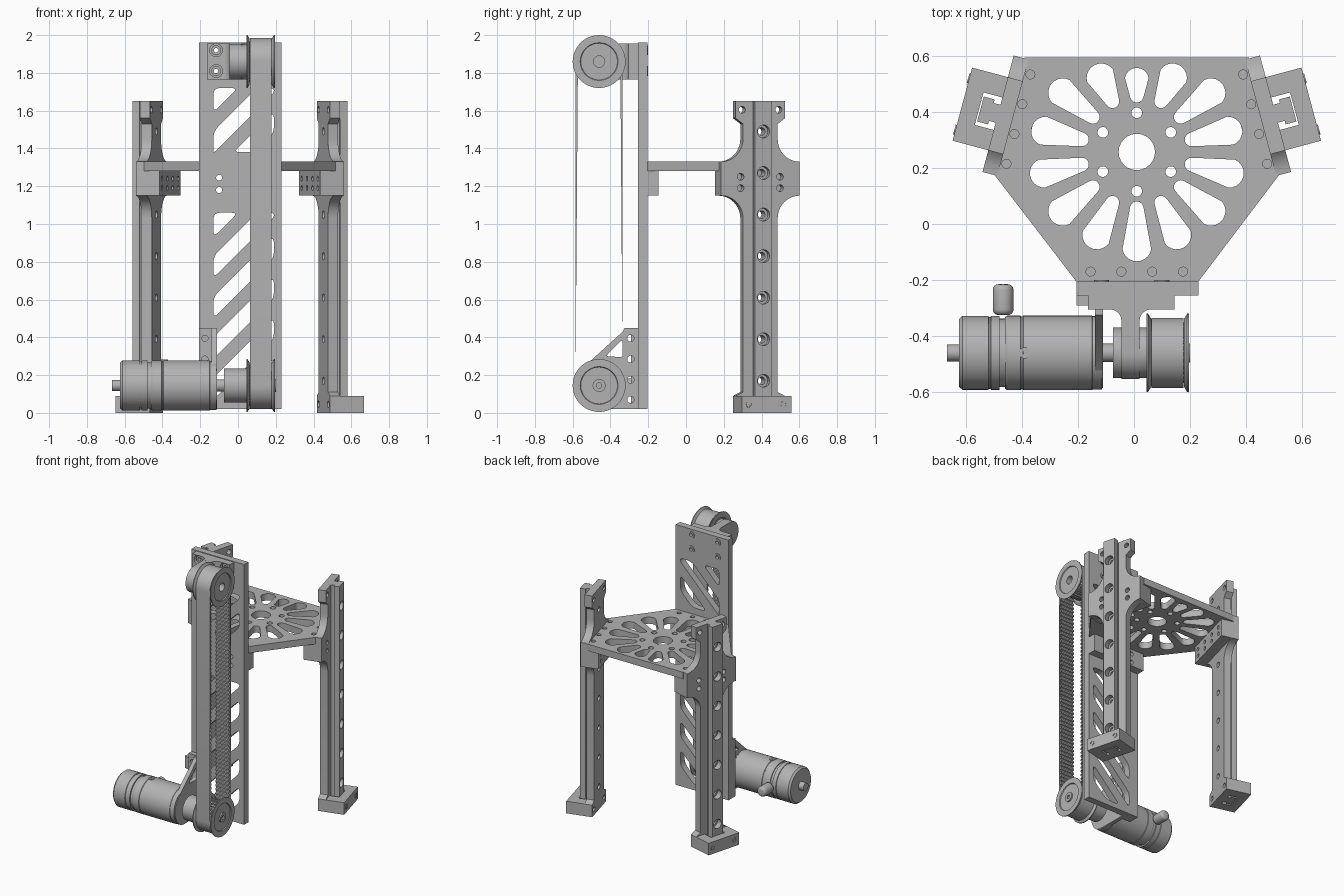
import bpy, bmesh
from math import sin, cos, pi, radians
from mathutils import Matrix, Vector

if "Cube" in bpy.data.objects:
    bpy.data.objects.remove(bpy.data.objects["Cube"], do_unlink=True)

grey = bpy.data.materials.new("machined_grey")
grey.use_nodes = True
grey.diffuse_color = (0.45, 0.45, 0.45, 1)
grey.node_tree.nodes["Principled BSDF"].inputs["Base Color"].default_value = (0.45, 0.45, 0.45, 1)


def finish(name, bm):
    bmesh.ops.remove_doubles(bm, verts=bm.verts, dist=0.0002)
    bmesh.ops.recalc_face_normals(bm, faces=bm.faces)
    me = bpy.data.meshes.new(name)
    bm.to_mesh(me)
    bm.free()
    me.materials.clear()
    me.materials.append(grey)
    me.shade_smooth()
    me.set_sharp_from_angle(angle=radians(30))
    ob = bpy.data.objects.new(name, me)
    bpy.context.collection.objects.link(ob)


def frame(u, v, w, origin=(0, 0, 0)):
    return Matrix((u, v, w)).transposed().to_4x4() if not any(origin) else \
        Matrix.Translation(origin) @ Matrix((u, v, w)).transposed().to_4x4()


def plate(name, outline, holes, lo, hi, m):
    """Flat profile with holes, extruded from lo to hi along the third axis of m."""
    cu = bpy.data.curves.new(name, 'CURVE')
    cu.dimensions, cu.fill_mode, cu.extrude = '2D', 'BOTH', (hi - lo) / 2
    for loop in [outline] + holes:
        sp = cu.splines.new('POLY')
        sp.points.add(len(loop) - 1)
        for p, q in zip(sp.points, loop):
            p.co = (q[0], q[1], 0, 1)
        sp.use_cyclic_u = True
    tmp = bpy.data.objects.new(name, cu)
    bpy.context.collection.objects.link(tmp)
    me = tmp.evaluated_get(bpy.context.evaluated_depsgraph_get()).to_mesh()
    bm = bmesh.new()
    bm.from_mesh(me)
    bm.transform(m @ Matrix.Translation((0, 0, (lo + hi) / 2)))
    bpy.data.objects.remove(tmp)
    bpy.data.curves.remove(cu)
    finish(name, bm)


def lathe(name, profile, y, z):
    """Spin (x, radius) pairs about an axis along x."""
    bm = bmesh.new()
    vs = [bm.verts.new((a, y, z + r)) for a, r in profile]
    es = [bm.edges.new(e) for e in zip(vs, vs[1:])]
    bmesh.ops.spin(bm, geom=vs + es, cent=(0, y, z), axis=(1, 0, 0), angle=2 * pi, steps=48)
    finish(name, bm)


def arc(cx, cy, r, a, b, n=10):
    return [(cx + r * cos(radians(a + (b - a) * i / n)), cy + r * sin(radians(a + (b - a) * i / n)))
            for i in range(n + 1)]


def circle(cx, cy, r):
    return arc(cx, cy, r, 0, 345, 23)


def rect(x0, y0, x1, y1):
    return [(x0, y0), (x1, y0), (x1, y1), (x0, y1)]


def rounded(pts, r):
    out = []
    for i, p in enumerate(pts):
        p, a, b = Vector(p), Vector(pts[i - 1]), Vector(pts[(i + 1) % len(pts)])
        s = p + (a - p).normalized() * min(r, (a - p).length * .45)
        e = p + (b - p).normalized() * min(r, (b - p).length * .45)
        out += [s * (1 - k) ** 2 + p * 2 * k * (1 - k) + e * k * k for k in (0, .25, .5, .75, 1)]
    return [tuple(q) for q in out]


def clip(pts, f):
    out = []
    for a, b in zip(pts, pts[1:] + pts[:1]):
        fa, fb = f(a), f(b)
        if fa >= 0:
            out.append(a)
        if fa * fb < 0:
            k = fa / (fa - fb)
            out.append((a[0] + (b[0] - a[0]) * k, a[1] + (b[1] - a[1]) * k))
    return out


X, Y, Z = Vector((1, 0, 0)), Vector((0, 1, 0)), Vector((0, 0, 1))
XY, XZ, YZ = frame(X, Y, Z), frame(X, Z, Y), frame(Y, Z, X)
MID, AX_Y, LOW_Z, TOP_Z = 0.01, -0.46, 0.145, 1.86

# Back plate with diagonal lightening slots
slots = []
for lo, hi in ((.06, 1.06), (1.38, 1.72)):
    for k in range(7):
        d = hi - .215 * k
        p = clip(rect(-.13, lo, .19, hi), lambda q: q[1] - q[0] - d)
        p = clip(p, lambda q: d + (.14 if k == 0 else .115) - q[1] + q[0])
        if len(p) > 2 and max(q[1] for q in p) - lo > .05:
            slots.append(rounded(p, .035))
bolts = [(x, z) for x in (-.116, .1) for z in (1.81, 1.92)]
pin_holes = [circle(x, z, .016) for x in (-.1, .12) for z in (1.18, 1.245)]
plate("back_plate", rect(-.206, .02, .23, 1.96),
      slots + pin_holes + [circle(x, z, .022) for x, z in bolts], -.255, -.205, XZ)

# Platform with radial petal openings
c, s15 = cos(radians(15)), sin(radians(15))


def side(n, t, s=1):
    return (MID + s * (n * c - t * s15), n * s15 + t * c)


petals = []
reach = [.30, .345, .39, .385, .39, .39, .38, .39]
for k in range(14):
    ang = 90 - k * 360 / 14
    R = reach[min(k, 14 - k)]
    r = .043 if R < .32 else .052
    loop = arc(.2, 0, .024, 100, 260, 6) + arc(R - r, 0, r, -80, 80, 10)
    ca, sa = cos(radians(ang)), sin(radians(ang))
    petals.append([(MID + x * ca - y * sa, .257 + x * sa + y * ca) for x, y in loop])
holes = petals + [circle(MID, .257, .065)]
holes += [circle(MID + .14 * cos(a * pi / 3 + pi / 2), .257 + .14 * sin(a * pi / 3 + pi / 2), .019) for a in range(6)]
holes += [circle(-.155 + .11 * i, -.17, .016) for i in range(4)]
holes += [circle(*side(.505, .087 + .11 * i, s), .016) for i in range(4) for s in (1, -1)]
plate("platform", [(-.206, -.205), (.23, -.205), side(.535, .037), (side(.535, .45)[0], .595),
                   (side(.535, .45, -1)[0], .595), side(.535, .037, -1)], holes, 1.28, 1.33, XY)
plate("platform_front_block", rect(-.206, 1.15, .23, 1.28), pin_holes, -.205, -.145, XZ)

# Two guide towers, angled outwards
half = [(.135, 0), (.135, .09), (.095, .11)] + arc(.215, 1.03, .12, 180, 90)
half += arc(.215, 1.45, .12, 270, 180) + [(.095, 1.53), (.135, 1.56), (.135, 1.65)]
outline = half + [(-t, z) for t, z in reversed(half)]
bolt_z = [.17 + .22 * i for i in range(7)]
for s, word in ((1, "left"), (-1, "right")):
    N, T = Vector((s * c, s15, 0)), Vector((-s * s15, c, 0))
    o = Vector((MID, 0, 0)) + T * .252
    face, plan = frame(T, Z, N, o), frame(N, T, Z, o)
    pins = [circle(t, z, .018) for t in (-.108, .108) for z in (1.19, 1.25)]
    ears = [circle(t, z, .018) for t in (-.1, .1) for z in (.045, 1.605)]
    plate(word + "_tower_plate", outline, pins + ears + [circle(0, z, .02) for z in bolt_z], .525, .58, face)
    plate(word + "_rail_neck", rect(-.033, 0, .033, 1.65), [circle(0, z, .02) for z in bolt_z], .58, .605, face)
    plate(word + "_rail_head", rect(-.046, 0, .046, 1.65), [circle(0, z, .034) for z in bolt_z], .605, .645, face)
    foot = [(.58, -.135), (.712, -.135), (.712, .135), (.58, .135),
            (.58, .06), (.65, .06), (.65, -.06), (.58, -.06)]
    plate(word + "_foot", foot, [], 0, .09, plan)
    for t in (-.095, .095):
        plate(word + "_foot_screw", circle(t, .045, .018), [circle(t, .045, .01)], .71, .716, face)
    plate(word + "_carriage_block", rect(-.215, 1.15, .215, 1.28),
          [circle(t, z, .014) for t in (-.165, -.055, .055, .165) for z in (1.19, 1.24)], .45, .53, face)

# Upper pulley mount
plate("upper_mount_flange", rect(-.165, 1.765, .145, 1.955), [circle(x, z, .034) for x, z in bolts], -.305, -.255, XZ)
for x, z in bolts:
    plate("mount_bolt", circle(x, z, .026), [circle(x, z, .012)], -.29, -.2, XZ)
fillet = arc(-.085, -.345, .04, 90, 0, 6) + arc(.06, -.345, .04, 180, 90, 6)
plate("upper_mount_fillet", fillet, [], 1.765, 1.955, XY)
plate("upper_mount_arm", [(-.3, 1.765)] + [(-.3, 1.955)] + arc(AX_Y, TOP_Z, .094, 90, 270, 20), [], -.045, .02, YZ)

# Lower motor bracket
strip_holes = [circle(-.293, z, .018) for z in (.07, .175, .285, .395)]
shape = [(-.255, .02), (-.255, .45), (-.325, .45), (-.335, .43), (-.55, .235)] + arc(AX_Y, LOW_Z, .125, 135, 270, 12)
window = rounded([(-.335, .295), (-.335, .39), (-.425, .3)], .015)
plate("motor_bracket", shape, strip_holes + [window], -.14, -.11, YZ)
plate("motor_bracket_flange", rect(-.206, .02, -.14, .45),
      [circle(-.175, z, .016) for z in (.07, .175, .285, .395)], -.29, -.255, XZ)

# Motor, drive hub and shafts
lathe("motor_body", [(-.46, 0), (-.46, .128), (-.452, .133), (-.405, .133), (-.403, .13), (-.397, .13),
                     (-.395, .133), (-.15, .133), (-.148, .131), (-.115, .131), (-.115, 0)], AX_Y, LOW_Z)
lathe("motor_gap", [(-.485, 0), (-.485, .122), (-.455, .122), (-.455, 0)], AX_Y, LOW_Z)
lathe("motor_end_cap", [(-.625, 0), (-.625, .12), (-.612, .132), (-.52, .132), (-.518, .128), (-.512, .128),
                        (-.51, .132), (-.48, .132), (-.48, 0)], AX_Y, LOW_Z)
lathe("motor_rear_shaft", [(-.667, 0), (-.667, .03), (-.62, .03), (-.62, 0)], AX_Y, LOW_Z)
lathe("drive_shaft", [(-.12, 0), (-.12, .033), (.19, .033), (.19, 0)], AX_Y, LOW_Z)
lathe("drive_hub", [(-.075, 0), (-.075, .09), (.045, .09), (.045, 0)], AX_Y, LOW_Z)
plate("motor_top_screw", circle(-.39, AX_Y, .02), [circle(-.39, AX_Y, .007)], .27, .282, XY)

# Terminal knob on the motor
bm = bmesh.new()
bmesh.ops.create_cone(bm, cap_ends=True, segments=32, radius1=.037, radius2=.037, depth=.11,
                      matrix=Matrix.Translation((-.467, -.27, LOW_Z)) @ Matrix.Rotation(pi / 2, 4, 'X'))
rims = [e for e in bm.edges if abs(e.verts[0].co.y - e.verts[1].co.y) < .001]
bmesh.ops.bevel(bm, geom=rims, offset=.02, segments=4, affect='EDGES', profile=.5)
finish("terminal_knob", bm)

# Flanged toothed pulleys
for word, z, bore in (("upper", TOP_Z, .03), ("lower", LOW_Z, .034)):
    teeth = [(AX_Y + r * cos(a), z + r * sin(a)) for i in range(28)
             for r, a in ((.108, i * pi / 14), (.108, (i + .5) * pi / 14), (.098, (i + .55) * pi / 14),
                          (.098, (i + .95) * pi / 14))]
    plate(word + "_pulley_core", teeth, [circle(AX_Y, z, bore)], .05, .19, YZ)
    for a, b, d in ((.062, .044, 'in'), (.178, .196, 'out')):
        e = .006 if b > a else -.006
        lathe(word + "_pulley_flange_" + d, [(a, bore), (a, .12), (b - e, .14), (b, .14), (b, .1),
                                             (b - e, .097), (b - e, bore), (a, bore)], AX_Y, z)
lathe("upper_axle_spacer", [(.015, 0), (.015, .09), (.045, .09), (.045, .03), (.03, .03), (.03, 0)], AX_Y, TOP_Z)
lathe("lower_shaft_tip", [(.18, .034), (.2, .034), (.2, .014), (.18, .014), (.18, 0)], AX_Y, LOW_Z)

# Toothed belt loop
R, r, tip = .125, .113, .103
outer = arc(AX_Y, TOP_Z, R, 0, 180, 28) + arc(AX_Y, LOW_Z, R, 180, 360, 28)
inner = arc(AX_Y, TOP_Z, r, 0, 180, 28)
count = 58
pitch = (TOP_Z - LOW_Z) / count
ridge = [(q, (i + f) * pitch) for i in range(count) for q, f in ((r, .2), (tip, .3), (tip, .7), (r, .8))]
inner += [(AX_Y - q, TOP_Z - h) for q, h in ridge] + arc(AX_Y, LOW_Z, r, 180, 360, 28)
inner += [(AX_Y + q, LOW_Z + h) for q, h in ridge]
plate("drive_belt", outer, [inner], .063, .177, YZ)
